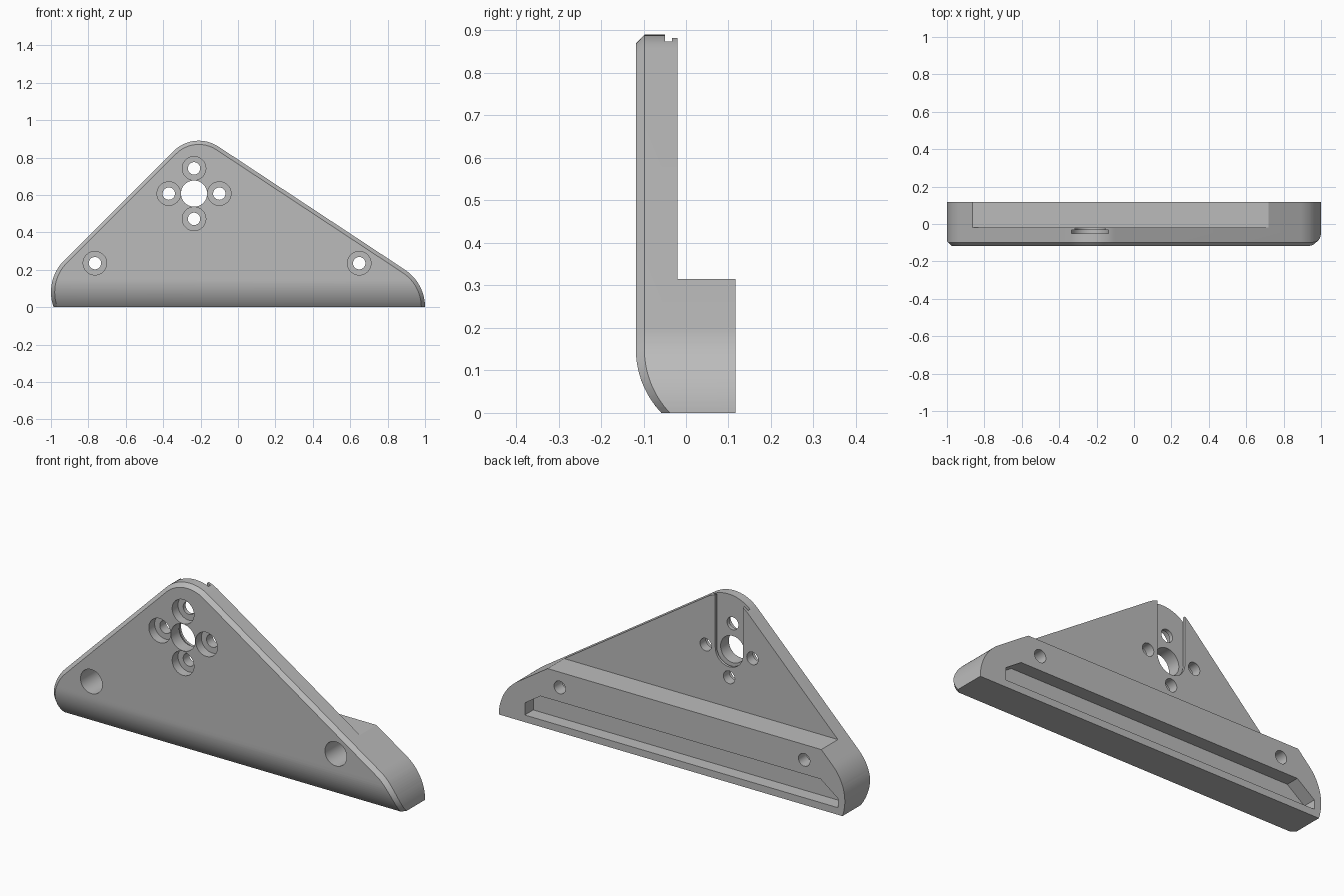
import bpy, bmesh, math
from mathutils import Vector

if "Cube" in bpy.data.objects:
    bpy.data.objects.remove(bpy.data.objects["Cube"])

FRONT, PLATE_BACK, BACK = -0.118, -0.02, 0.117
CHAMFER, LEDGE, CURVE_TOP, CURVE_R = 0.02, 0.315, 0.15, 0.2175

grey = bpy.data.materials.new("plain grey")
grey.use_nodes = True
grey.diffuse_color = (0.5, 0.5, 0.5, 1)
grey.node_tree.nodes["Principled BSDF"].inputs["Base Color"].default_value = (0.5, 0.5, 0.5, 1)


def arc(cx, cz, r, a0, a1, n=16):
    """Points in the xz plane, angles in radians."""
    return [(cx + r * math.cos(a0 + (a1 - a0) * i / n),
             cz + r * math.sin(a0 + (a1 - a0) * i / n)) for i in range(n + 1)]


def outline(inset):
    """Rounded triangle, counter-clockwise from the lower right."""
    r, slope, diag = 0.24 - inset, math.radians(56.4), math.radians(135)
    low = math.pi + math.asin(0.08 / r)
    return (arc(0.76, 0, r, 0, slope) + arc(-0.21, 0.70, 0.19 - inset, slope, diag)
            + arc(-0.76, 0.08, r, diag, low))


def make_object(name, bm):
    bmesh.ops.recalc_face_normals(bm, faces=bm.faces)
    mesh = bpy.data.meshes.new(name)
    bm.to_mesh(mesh)
    bm.free()
    mesh.materials.append(grey)
    obj = bpy.data.objects.new(name, mesh)
    bpy.context.collection.objects.link(obj)
    return obj


def loft(bm, layers):
    """Join outline loops, given as (points, y), and cap both ends."""
    loops = [[bm.verts.new((x, y, z)) for x, z in pts] for pts, y in layers]
    for a, b in zip(loops, loops[1:]):
        for i in range(len(a)):
            j = (i + 1) % len(a)
            bm.faces.new((a[i], a[j], b[j], b[i]))
    bm.faces.new(loops[0])
    bm.faces.new(loops[-1])


# Body with chamfered front edge and rolled lower front
bm = bmesh.new()
loft(bm, [(outline(CHAMFER), FRONT), (outline(0), FRONT + CHAMFER), (outline(0), BACK)])
steps = 12
for i in range(1, steps + 2):
    z = CURVE_TOP * i / steps
    bmesh.ops.bisect_plane(bm, geom=bm.verts[:] + bm.edges[:] + bm.faces[:],
                           plane_co=Vector((0, 0, z)), plane_no=Vector((0, 0, 1)))
for v in bm.verts:
    if v.co.y < FRONT + CHAMFER + 0.001 and v.co.z < CURVE_TOP:
        drop = CURVE_TOP - v.co.z
        v.co.y += CURVE_R - math.sqrt(CURVE_R ** 2 - drop ** 2)
body = make_object("bracket_body", bm)


def cut(name, pts, y0, y1):
    """Subtract a prism with an xz outline from the body."""
    bm = bmesh.new()
    loft(bm, [(pts, y0), (pts, y1)])
    cutter = make_object(name, bm)
    mod = body.modifiers.new(name, "BOOLEAN")
    mod.operation, mod.solver, mod.object = "DIFFERENCE", "EXACT", cutter
    bpy.context.view_layer.objects.active = body
    bpy.ops.object.modifier_apply(modifier=name)
    bpy.data.objects.remove(cutter)


def circle(x, z, r, n=40):
    return arc(x, z, r, 0, math.tau * (n - 1) / n, n - 1)


# Thin plate above the thick foot
cut("upper_back", [(-2, LEDGE), (2, LEDGE), (2, 2), (-2, 2)], PLATE_BACK, 1)

# Undercut slot open at the top, then the centre hole
HX, HZ, SPACING = -0.235, 0.607, 0.135
for name, half, y0, y1 in (("slot_mouth", 0.08, -0.05, 0.1),
                           ("slot_undercut", 0.1, -0.05, -0.033)):
    pts = [(HX + half, 1.1), (HX - half, 1.1)] + arc(HX, HZ, half, math.pi, math.tau, 24)
    cut(name, pts, y0, y1)
cut("centre_hole", circle(HX, HZ, 0.07), -1, 1)

# Counterbored screw holes
for dx, dz in ((0, 1), (0, -1), (1, 0), (-1, 0)):
    x, z = HX + dx * SPACING, HZ + dz * SPACING
    cut("plate_counterbore", circle(x, z, 0.063), -1, -0.07)
    cut("plate_screw_hole", circle(x, z, 0.033), -1, 1)
for x in (-0.765, 0.648):
    cut("foot_counterbore", circle(x, 0.235, 0.063), -1, 0.05)
    cut("foot_screw_hole", circle(x, 0.235, 0.033), -1, 1)

# Long pocket in the back of the foot
cut("foot_pocket", [(0.85, 0.037), (0.85, 0.10), (0.76, 0.16),
                    (-0.86, 0.16), (-0.96, 0.085), (-0.96, 0.037)], BACK - 0.07, 1)

bpy.ops.object.select_all(action="DESELECT")
body.select_set(True)
bpy.context.view_layer.objects.active = body
bpy.ops.object.shade_smooth_by_angle(angle=math.radians(25))
